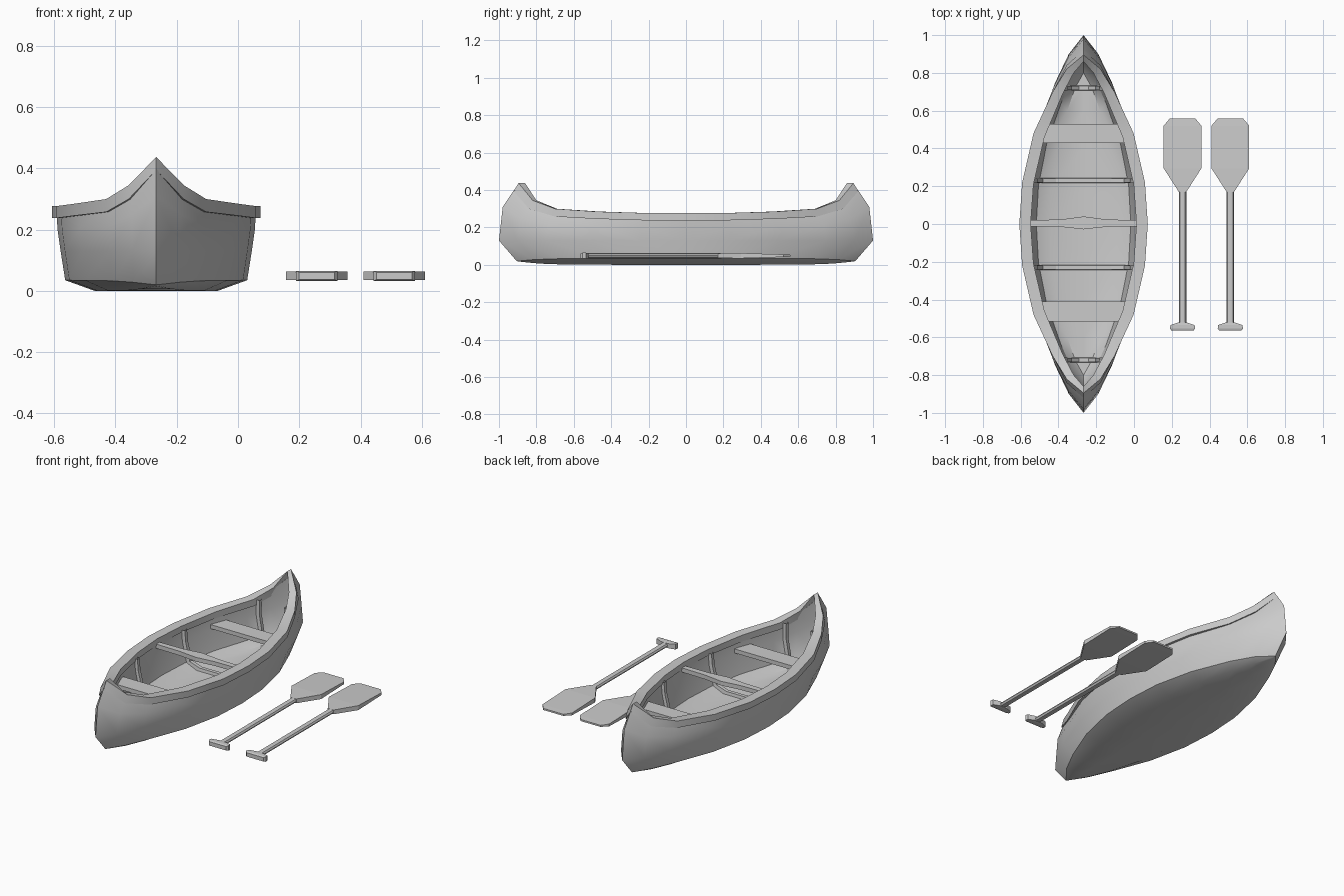
import bpy, bmesh
from mathutils import Vector

if "Cube" in bpy.data.objects:
    bpy.data.objects.remove(bpy.data.objects["Cube"])

CX = -0.267  # canoe centreline


def loft(name, rows, x=0, wrap=False, caps=False, mirror=None, smooth=True):
    """Skin rows of points with quads; optional wrap, end caps and mirroring."""
    bm = bmesh.new()
    v = [[bm.verts.new(p) for p in r] for r in rows]
    n = len(rows[0])
    for a, b in zip(v, v[1:]):
        for i in range(n if wrap else n - 1):
            k = (i + 1) % n
            bm.faces.new((a[i], b[i], b[k], a[k]))
    if caps:
        bm.faces.new(v[0])
        bm.faces.new(v[-1])
        bmesh.ops.recalc_face_normals(bm, faces=bm.faces)
    me = bpy.data.meshes.new(name)
    bm.to_mesh(me)
    bm.free()
    ob = bpy.data.objects.new(name, me)
    bpy.context.collection.objects.link(ob)
    ob.location.x = x
    bpy.ops.object.select_all(action='DESELECT')
    ob.select_set(True)
    bpy.context.view_layer.objects.active = ob
    if mirror:
        m = ob.modifiers.new("Mirror", 'MIRROR')
        m.use_axis = mirror
        m.merge_threshold = 0.0005
        bpy.ops.object.modifier_apply(modifier=m.name)
    if smooth:
        bpy.ops.object.shade_smooth_by_angle(angle=0.6)
    return ob


# Hull stations: length fraction, width fraction, sheer fraction
stations = [(0, 1, 0), (.24, .955, 0), (.5, .78, .05),
            (.75, .48, .13), (.9, .25, .45), (1, 0, 1)]
# Hull levels, keel up the outside and down the inside:
# half width, half length, middle height, stem height
outer = [(0, .85, 0, .015), (.2, .87, 0, .015), (.297, .905, .035, .02),
         (.312, 1, .13, .13), (.322, .98, .2, .31), (.325, .92, .25, .4)]
inner = [(.285, .87, .25, .395), (.278, .88, .18, .26), (.25, .85, .06, .1),
         (.18, .8, .03, .03), (0, .8, .03, .03)]


def hull_point(level, s):
    w, l, z0, z1 = level
    return Vector((w * s[1], l * s[0], z0 + (z1 - z0) * s[2]))


loft("hull", [[hull_point(l, s) for l in outer + inner] for s in stations],
     CX, mirror=(True, True, False))

# Gunwale: outer x, outer y, inner x, inner y, top z, bottom z, bottom shift
gunwale = [(.34, 0, .28, 0, .277, .238, 0), (.325, .22, .265, .21, .277, .238, 0),
           (.265, .48, .207, .46, .285, .246, 0), (.163, .7, .11, .69, .3, .258, 0),
           (.09, .82, .052, .80, .345, .3, .02), (0, .895, 0, .86, .437, .395, .027)]
loft("gunwale", [[(a, b + s, zb), (a, b, zt), (c, d, zt), (c, d + s, zb)]
                 for a, b, c, d, zt, zb, s in gunwale],
     CX, wrap=True, mirror=(True, True, False))


def inside(level, y):
    """Point on an inner hull level at a given y."""
    pts = [hull_point(level, s) for s in stations]
    for p, q in zip(pts, pts[1:]):
        if p.y <= y <= q.y:
            return p.lerp(q, (y - p.y) / (q.y - p.y))
    return pts[-1]


# Ribs following the inside of the hull
for y in (.23, .72):
    rows = []
    for i, level in enumerate(inner):
        p = inside(level, y)
        dx = .02 if i < 4 else 0
        dz = (0, 0, .01, .018, .018)[i]
        x2, z2 = max(p.x - dx, 0), p.z + dz
        rows.append([(p.x, y - .014, p.z), (x2, y - .011, z2),
                     (x2, y + .011, z2), (p.x, y + .014, p.z)])
    loft("ribs", rows, CX, wrap=True, mirror=(True, True, False), smooth=False)


def plank(name, outline, z0, z1):
    """Flat crosspiece from rows of (x, y back, y front)."""
    loft(name, [[(x, a, z0), (x, b, z0), (x, b, z1), (x, a, z1)]
                for x, a, b in outline], CX, wrap=True, caps=True, smooth=False)


# Seats and the centre yoke
for name, y0, y1 in (("front_seat", -.41, -.515), ("rear_seat", .43, .53)):
    rows = []
    for s in (-1, 1):
        xa, xb = (inside(inner[1], abs(y)).x + .012 for y in (y0, y1))
        rows.append([(s * xa, y0, .19), (s * xb, y1, .19),
                     (s * xb, y1, .215), (s * xa, y0, .215)])
    loft(name, rows, CX, wrap=True, caps=True, smooth=False)
plank("yoke", [(-.285, -.012, .02), (-.12, -.015, .024), (0, -.028, .04),
               (.12, -.015, .024), (.285, -.012, .02)], .222, .248)

# Paddles: rows of y, half width, half thickness
grip = [(-.565, .058, .012), (-.553, .067, .016), (-.535, .064, .016), (-.522, .025, .014)]
blade = [(.17, .02, .013), (.295, .1, .014), (.42, .1, .01),
         (.52, .1, .007), (.558, .068, .005)]
c = .7
for x in (.257, .51):
    for name, part in (("paddle_grip", grip), ("paddle_blade", blade)):
        loft(name, [[(-w, y, .049 - t), (w, y, .049 - t), (w, y, .049 + t), (-w, y, .049 + t)]
                    for y, w, t in part], x, wrap=True, caps=True, smooth=False)
    ring = [(1, 0), (c, c), (0, 1), (-c, c), (-1, 0), (-c, -c), (0, -1), (c, -c)]
    loft("paddle_shaft", [[(.02 * a, y, .049 + .014 * b) for a, b in ring]
                          for y in (-.53, .19)], x, wrap=True, caps=True)
